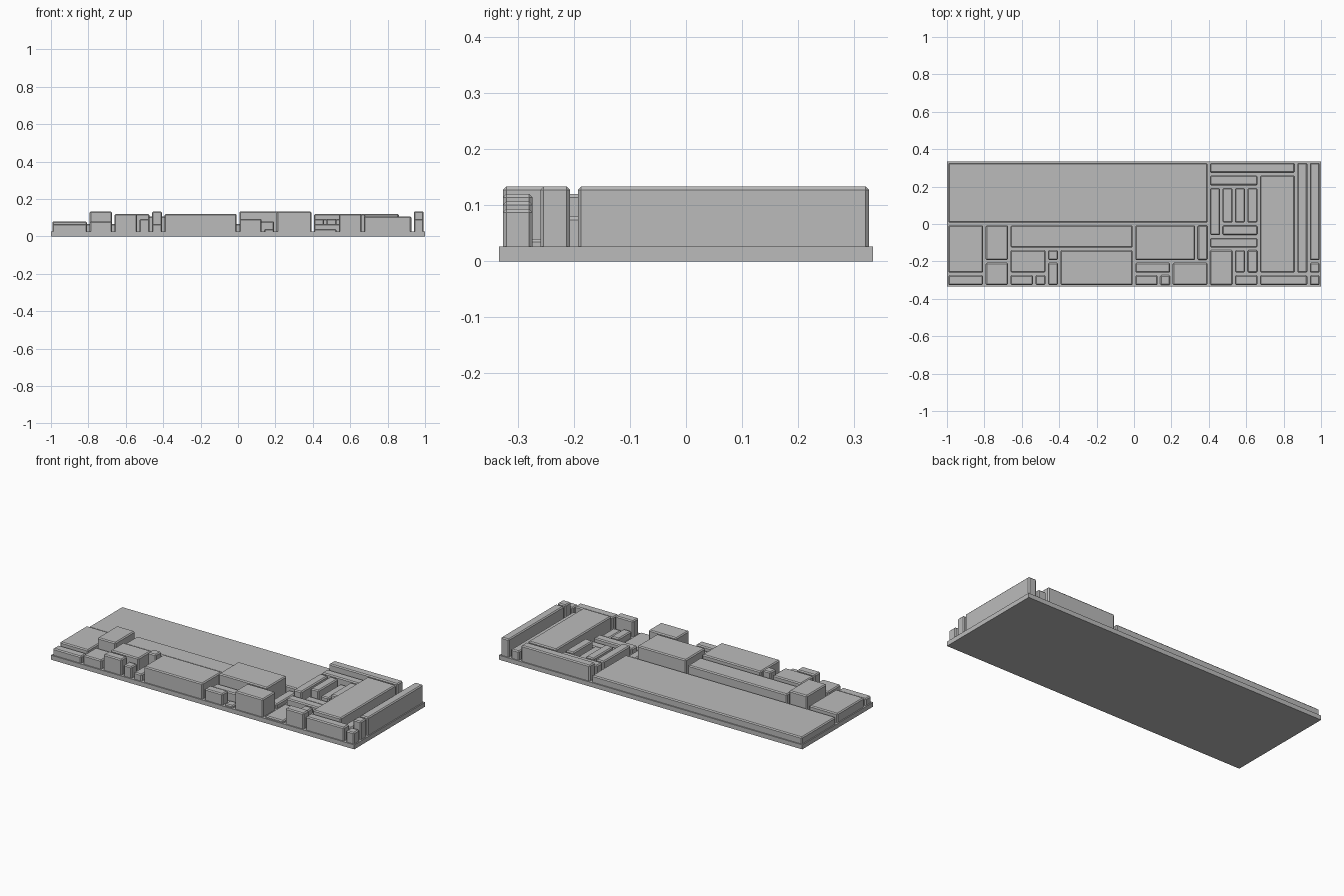
import bpy
import bmesh

CELL = 1 / 15        # plan grid
STEP = CELL / 5      # height grid
GAP = 0.007
CHAMFER = 0.006
COLUMNS, ROWS = 30, 10
BASE_TOP = 2 * STEP

cube = bpy.data.objects.get("Cube")
if cube:
    bpy.data.objects.remove(cube, do_unlink=True)

grey = bpy.data.materials.new("plain_grey")
grey.use_nodes = True
colour = (0.5, 0.5, 0.5, 1)
grey.diffuse_color = colour
grey.node_tree.nodes["Principled BSDF"].inputs["Base Color"].default_value = colour


def box(name, low, high, chamfer=0):
    """Flat-shaded box between two corners, optionally chamfered above its foot."""
    bm = bmesh.new()
    bmesh.ops.create_cube(bm, size=1)
    for v in bm.verts:
        v.co = [b if c > 0 else a for c, a, b in zip(v.co, low, high)]
    if chamfer:
        edges = [e for e in bm.edges if max(v.co.z for v in e.verts) > low[2]]
        bmesh.ops.bevel(bm, geom=edges, offset=chamfer, segments=1, affect="EDGES")
    mesh = bpy.data.meshes.new(name)
    bm.to_mesh(mesh)
    bm.free()
    mesh.materials.append(grey)
    obj = bpy.data.objects.new(name, mesh)
    bpy.context.collection.objects.link(obj)
    return obj


def block(name, column, row, wide, deep, level):
    """Raised block covering wide x deep cells, reaching the given height step."""
    x = (column - COLUMNS / 2) * CELL
    y = (row - ROWS / 2) * CELL
    box(name,
        (x + GAP, y + GAP, BASE_TOP - STEP / 2),
        (x + wide * CELL - GAP, y + deep * CELL - GAP, level * STEP),
        CHAMFER)


def district(prefix, column, **blocks):
    """Group of blocks placed relative to a starting column."""
    for name, (x, row, wide, deep, level) in blocks.items():
        block(prefix + "_" + name, column + x, row, wide, deep, level)


# Base plate
box("base_plate",
    (-COLUMNS * CELL / 2, -ROWS * CELL / 2, 0),
    (COLUMNS * CELL / 2, ROWS * CELL / 2, BASE_TOP))

# Large rear slab and right-hand front blocks
district("right", 0,
         rear_slab=(0, 5, 21, 5, 5),
         corner_slab=(0, 1, 3, 4, 6),
         corner_step=(0, 0, 3, 1, 5),
         tower=(3, 2, 2, 3, 10),
         tower_front=(3, 0, 2, 2, 6),
         long_block=(5, 3, 10, 2, 8),
         square_block=(5, 1, 3, 2, 9),
         square_front=(5, 0, 2, 1, 9),
         small_cube=(7, 0, 1, 1, 7),
         small_post=(8, 2, 1, 1, 10),
         small_bar=(8, 0, 1, 2, 5),
         front_hall=(9, 0, 6, 3, 9))

# Middle front blocks
district("middle", 15,
         hall=(0, 2, 5, 3, 10),
         hall_side=(5, 2, 1, 3, 4),
         hall_front=(0, 1, 3, 1, 6),
         front_step=(0, 0, 2, 1, 7),
         front_stub=(2, 0, 1, 1, 3),
         front_tower=(3, 0, 3, 2, 10))

# Courtyard of narrow bars
district("court", 21,
         rear_wall=(0, 9, 7, 1, 9),
         inner_wall=(0, 8, 4, 1, 7),
         side_bar=(0, 4, 1, 4, 7),
         cross_bar=(1, 4, 3, 1, 4),
         front_bar=(0, 3, 4, 1, 5),
         front_pad=(0, 0, 2, 3, 3),
         front_box=(2, 0, 2, 1, 9))
for i, (rear_level, front_level) in enumerate(((7, 0), (5, 5), (7, 4))):
    block("court_rear_finger", 22 + i, 5, 1, 3, rear_level)
    if front_level:
        block("court_front_finger", 22 + i, 1, 1, 2, front_level)

# Left end with its tall side wall
district("left", 25,
         slab=(0, 1, 3, 8, 9),
         front_wall=(0, 0, 4, 1, 8),
         inner_strip=(3, 1, 1, 9, 6),
         side_wall=(4, 2, 1, 8, 10),
         post=(4, 1, 1, 1, 10),
         corner_cube=(4, 0, 1, 1, 7))
